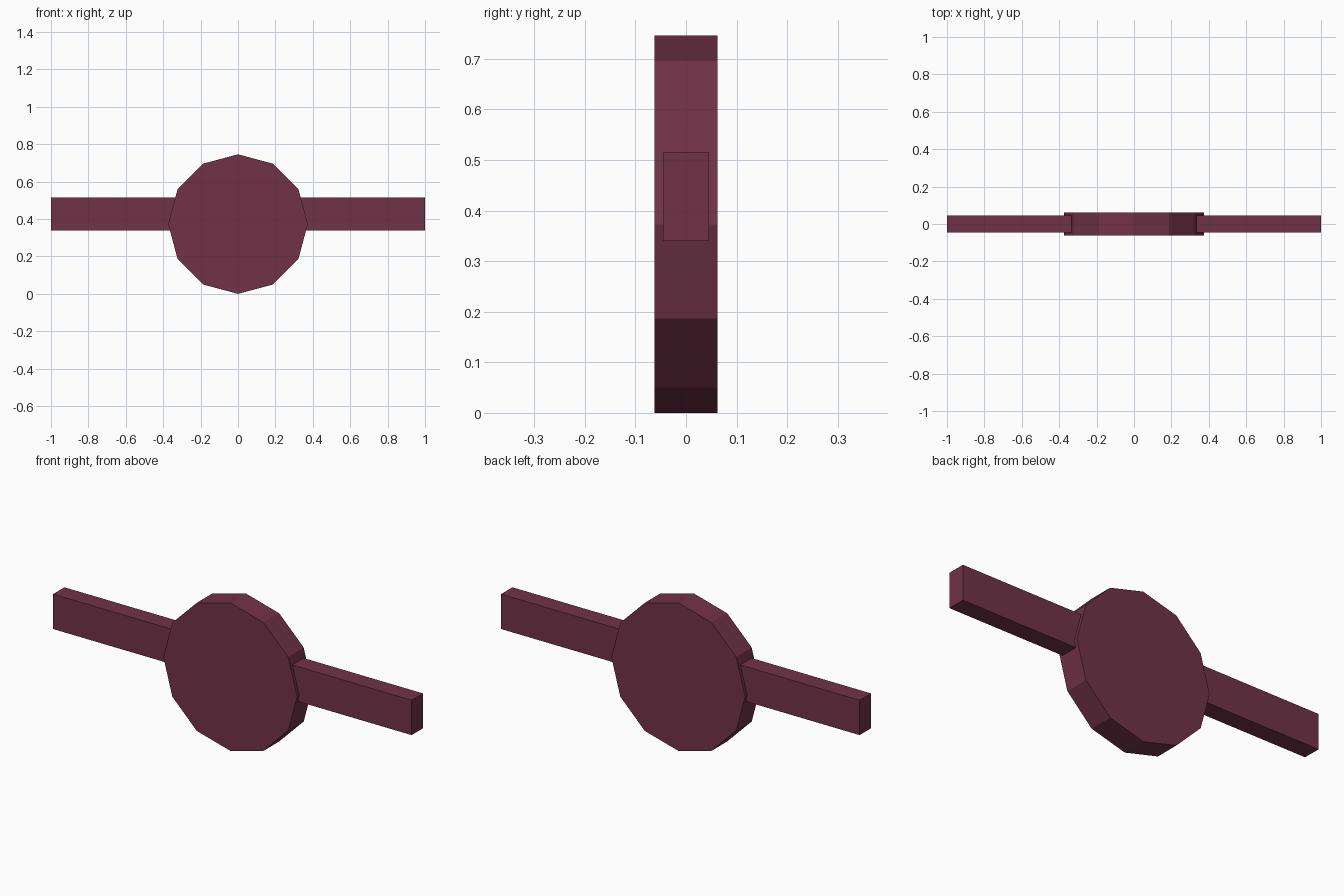
import bpy
from math import radians

cube = bpy.data.objects.get("Cube")
if cube:
    bpy.data.objects.remove(cube, do_unlink=True)

# Single dark wine colour
wine = bpy.data.materials.new("dark_wine_red")
wine.use_nodes = True
color = (0.165, 0.032, 0.064, 1.0)
wine.diffuse_color = color
wine.node_tree.nodes["Principled BSDF"].inputs["Base Color"].default_value = color


def finish(name):
    obj = bpy.context.object
    obj.name = obj.data.name = name
    bpy.ops.object.transform_apply(location=False, rotation=True, scale=True)
    obj.data.materials.append(wine)
    return obj


# Twelve-sided disc, facing front, with a corner at the top
RADIUS = 0.373
bpy.ops.mesh.primitive_cylinder_add(vertices=12, radius=RADIUS, depth=0.124,
                                    location=(0, 0, RADIUS),
                                    rotation=(radians(90), 0, 0))
finish("center_disc")

# Long bar passing through the disc, a little above its middle
bpy.ops.mesh.primitive_cube_add(size=1, location=(0, 0, 0.428))
bpy.context.object.scale = (2.0, 0.09, 0.176)
finish("cross_bar")
